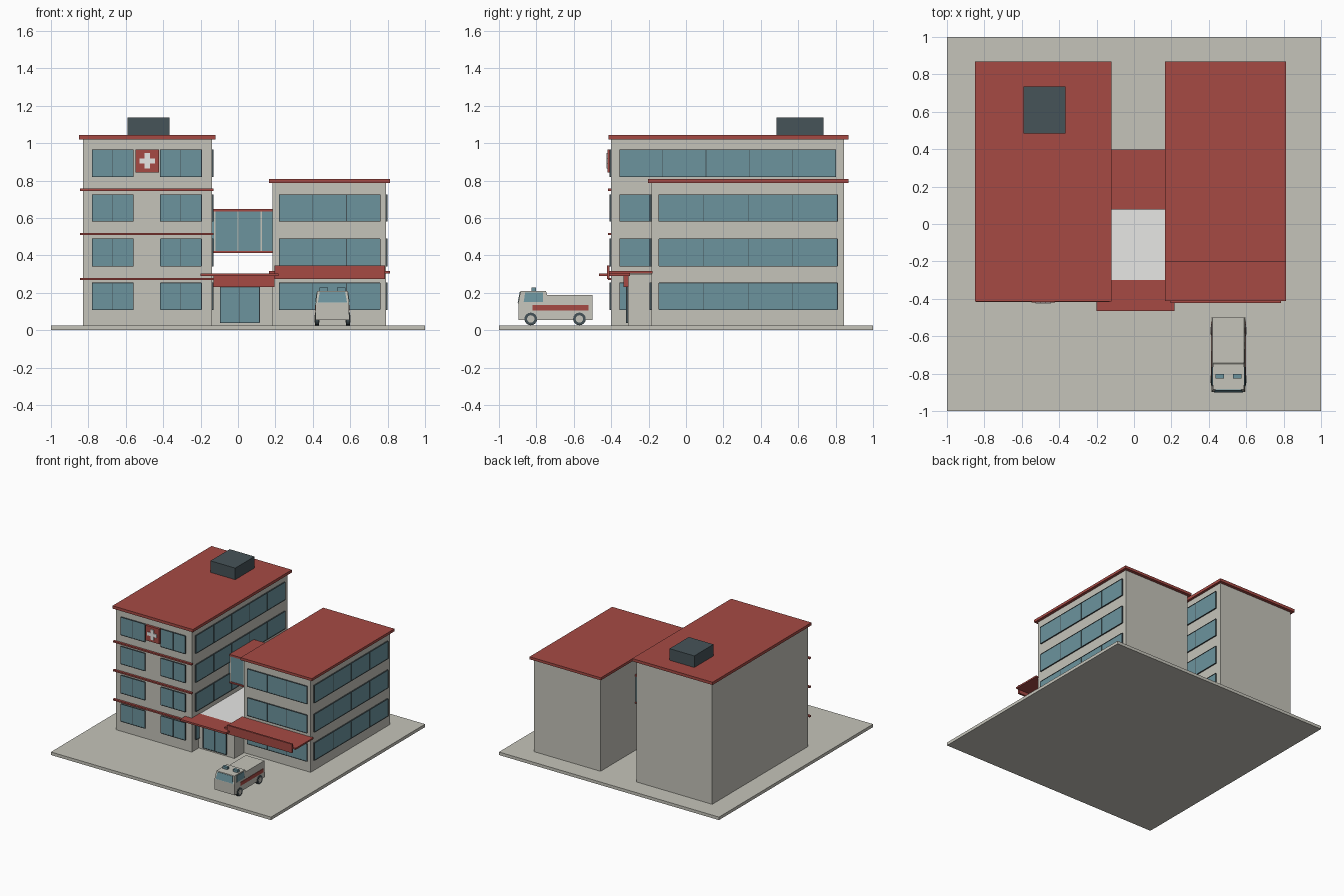
import bpy, bmesh, math
from mathutils import Matrix, Vector

if "Cube" in bpy.data.objects:
    bpy.data.objects.remove(bpy.data.objects["Cube"])


def material(name, r, g, b):
    lin = lambda c: ((c / 255 + 0.055) / 1.055) ** 2.4 if c > 10 else c / 255 / 12.92
    m = bpy.data.materials.new(name)
    m.diffuse_color = (lin(r), lin(g), lin(b), 1)
    m.use_nodes = True
    m.node_tree.nodes["Principled BSDF"].inputs["Base Color"].default_value = m.diffuse_color
    return m


STONE = material("warm grey stone", 197, 196, 186)
RED = material("brick red", 166, 74, 68)
GLASS = material("teal glass", 108, 148, 158)
SLATE = material("dark slate", 70, 83, 88)
WHITE = material("white", 245, 245, 243)


def finish(name, bm, mats):
    me = bpy.data.meshes.new(name)
    bm.normal_update()
    bm.to_mesh(me)
    bm.free()
    for m in mats:
        me.materials.append(m)
    ob = bpy.data.objects.new(name, me)
    bpy.context.collection.objects.link(ob)
    return ob


def boxes(name, parts):
    """One object from boxes given as (x0, x1, y0, y1, z0, z1, material)."""
    bm, mats = bmesh.new(), []
    for x0, x1, y0, y1, z0, z1, mat in parts:
        if mat not in mats:
            mats.append(mat)
        mx = Matrix.Translation(((x0 + x1) / 2, (y0 + y1) / 2, (z0 + z1) / 2))
        mx = mx @ Matrix.Diagonal((x1 - x0, y1 - y0, z1 - z0, 1))
        new = bmesh.ops.create_cube(bm, size=1, matrix=mx)["verts"]
        for f in {f for v in new for f in v.link_faces}:
            f.material_index = mats.index(mat)
    return finish(name, bm, mats)


def box(name, mat, *b):
    return boxes(name, [(*b, mat)])


def window(name, side, wall, a, b, z0, z1, panes, bar=SLATE):
    """Framed glass band on a wall facing -y ('front') or +x ('right')."""
    w = 0.003

    def part(u0, u1, h0, h1, depth, mat):
        if side == "front":
            return (u0, u1, wall - depth, wall + 0.002, h0, h1, mat)
        return (wall - 0.002, wall + depth, u0, u1, h0, h1, mat)

    parts = [part(a, b, z0, z1, 0.007, GLASS)]
    for i in range(panes + 1):
        u = a + (b - a) * i / panes
        parts.append(part(u - w / 2, u + w / 2, z0, z1, 0.010, bar))
    for z in (z0, z1):
        parts.append(part(a, b, z - w / 2, z + w / 2, 0.010, bar))
    return boxes(name, parts)


# Ground slab
box("ground_slab", STONE, -1, 1, -1, 1, 0, 0.025)

# Tall wing
box("tall_wing", STONE, -0.83, -0.14, -0.40, 0.845, 0.025, 1.02)
box("tall_wing_roof", RED, -0.85, -0.12, -0.415, 0.87, 1.02, 1.043)
box("rooftop_unit", SLATE, -0.59, -0.365, 0.485, 0.735, 1.043, 1.138)
floors = [(0.11, 0.252), (0.342, 0.488), (0.582, 0.725), (0.82, 0.965)]
for i, (z0, z1) in enumerate(floors):
    for side, x in (("left", -0.78), ("right", -0.415)):
        window(f"tall_front_window_{side}_{i}", "front", -0.40, x, x + 0.22, z0, z1, 2)
    window(f"tall_side_window_{i}", "right", -0.14, -0.355, 0.80, z0, z1, 5)
for i, z in enumerate((0.268, 0.508, 0.745)):
    box(f"front_belt_{i}", RED, -0.845, -0.13, -0.418, -0.398, z, z + 0.012)

# Cross sign
cx, cz = -0.485, 0.905
boxes("cross_sign", [
    (cx - 0.063, cx + 0.063, -0.42, -0.40, cz - 0.062, cz + 0.062, RED),
    (cx - 0.042, cx + 0.042, -0.426, -0.418, cz - 0.014, cz + 0.014, WHITE),
    (cx - 0.014, cx + 0.014, -0.4255, -0.418, cz - 0.042, cz + 0.042, WHITE)])

# Low wing
box("low_wing", STONE, 0.185, 0.79, -0.185, 0.845, 0.025, 0.787)
box("low_wing_roof", RED, 0.165, 0.813, -0.203, 0.87, 0.787, 0.808)
for i, (z0, z1) in enumerate(floors[:3]):
    window(f"low_front_window_{i}", "front", -0.185, 0.22, 0.76, z0, z1, 3)
    window(f"low_side_window_{i}", "right", 0.79, -0.145, 0.81, z0, z1, 4)
box("low_wing_canopy", RED, 0.165, 0.813, -0.412, -0.18, 0.303, 0.316)
box("canopy_sign", RED, 0.195, 0.785, -0.423, -0.408, 0.273, 0.345)

# Entrance lobby with pale roof
lobby = box("entrance_lobby", STONE, -0.14, 0.185, -0.31, 0.38, 0.025, 0.30)
lobby.data.materials.append(WHITE)
for p in lobby.data.polygons:
    if p.normal.z > 0.5:
        p.material_index = 1
box("entrance_canopy", RED, -0.20, 0.217, -0.465, -0.30, 0.289, 0.304)
box("entrance_fascia", RED, -0.13, 0.195, -0.335, -0.308, 0.23, 0.291)
window("entrance_door", "front", -0.31, -0.095, 0.115, 0.04, 0.23, 2)

# Glazed bridge between the wings
box("bridge_glass", GLASS, -0.14, 0.185, 0.085, 0.39, 0.42, 0.635)
box("bridge_roof", RED, -0.14, 0.185, 0.078, 0.397, 0.633, 0.648)
box("bridge_floor", RED, -0.14, 0.185, 0.078, 0.397, 0.412, 0.424)
for side, y in (("front", 0.08), ("back", 0.387)):
    boxes(f"bridge_mullions_{side}",
          [(x - 0.004, x + 0.004, y, y + 0.008, 0.422, 0.635, STONE) for x in (-0.125, 0, 0.125)])

# Ambulance body: side profile (y, z), narrowing slightly toward the top
AX = 0.505
profile = [(-0.895, 0.055), (-0.50, 0.055), (-0.50, 0.188), (-0.742, 0.188),
           (-0.748, 0.208), (-0.885, 0.208), (-0.897, 0.145)]


def half_width(z):
    return 0.09 - max(0, z - 0.14) * 0.12


bm = bmesh.new()
sides = [[bm.verts.new((AX + s * half_width(z), y, z)) for y, z in profile] for s in (-1, 1)]
bm.faces.new(sides[0])
bm.faces.new(sides[1])
for i in range(len(profile)):
    j = (i + 1) % len(profile)
    bm.faces.new((sides[0][i], sides[0][j], sides[1][j], sides[1][i]))
bmesh.ops.recalc_face_normals(bm, faces=bm.faces)
finish("ambulance_body", bm, [STONE])


def plate(name, pts, mat, offset):
    """Thin quad panel lifted off a surface along an offset."""
    bm = bmesh.new()
    f = bm.faces.new([bm.verts.new(p) for p in pts])
    ext = bmesh.ops.extrude_face_region(bm, geom=[f])["geom"]
    bmesh.ops.translate(bm, verts=[e for e in ext if isinstance(e, bmesh.types.BMVert)],
                        vec=Vector(offset))
    bmesh.ops.recalc_face_normals(bm, faces=bm.faces)
    finish(name, bm, [mat])


# Ambulance windows, stripes and wheels
plate("windscreen", [(AX - 0.078, -0.897, 0.148), (AX + 0.078, -0.897, 0.148),
                     (AX + 0.068, -0.886, 0.203), (AX - 0.068, -0.886, 0.203)],
      GLASS, (0, -0.003, 0))
for name, s in (("left", -1), ("right", 1)):
    lo, hi = AX + s * half_width(0.15), AX + s * half_width(0.2)
    plate(f"cab_window_{name}", [(lo, -0.868, 0.15), (lo, -0.765, 0.15),
                                 (hi, -0.765, 0.2), (hi, -0.860, 0.2)], GLASS, (s * 0.003, 0, 0))
    side = AX + s * 0.09
    plate(f"red_stripe_{name}", [(side, -0.82, 0.104), (side, -0.52, 0.104),
                                 (side, -0.52, 0.134), (side, -0.82, 0.134)], RED, (s * 0.003, 0, 0))
    lx = AX + s * 0.047
    box(f"beacon_{name}", GLASS, lx - 0.022, lx + 0.022, -0.825, -0.802, 0.205, 0.227)
    for end, y in (("front", -0.83), ("rear", -0.57)):
        bm = bmesh.new()
        for r, depth, mi in ((0.034, 0.022, 0), (0.02, 0.026, 1)):
            mx = Matrix.Translation((AX + s * 0.083, y, 0.06)) @ Matrix.Rotation(math.pi / 2, 4, "Y")
            vs = bmesh.ops.create_cone(bm, cap_ends=True, segments=16, radius1=r, radius2=r,
                                       depth=depth, matrix=mx)["verts"]
            for f in {f for v in vs for f in v.link_faces}:
                f.material_index = mi
        finish(f"wheel_{end}_{name}", bm, [SLATE, STONE])
